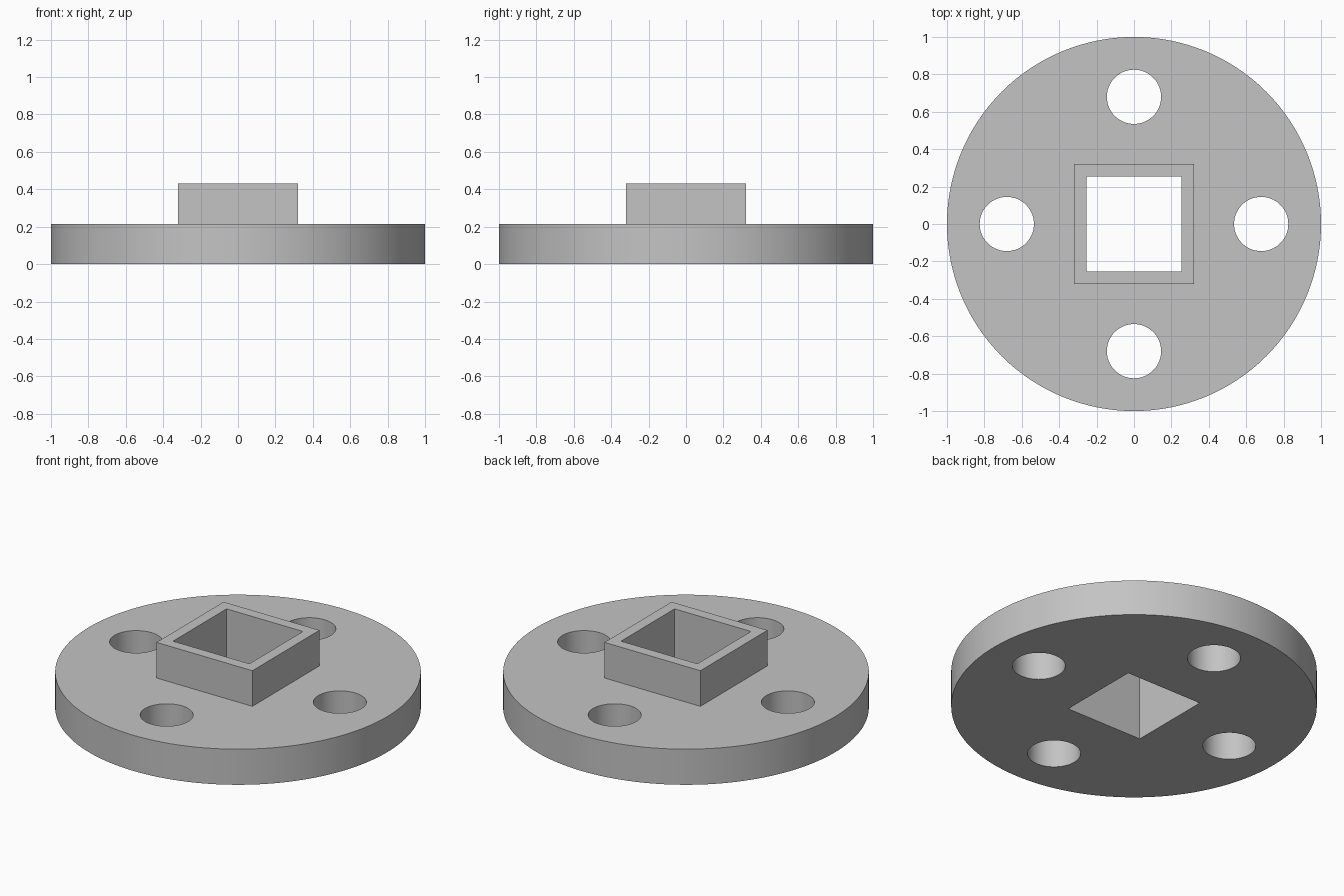
import bpy
import math

default = bpy.data.objects.get("Cube")
if default:
    bpy.data.objects.remove(default, do_unlink=True)

PLATE_TOP, COLLAR_TOP = 0.215, 0.43
COLLAR_WIDTH, BORE_WIDTH = 0.64, 0.51
BOLT_RADIUS, BOLT_CIRCLE = 0.145, 0.68

grey = bpy.data.materials.new("plain grey")
grey.use_nodes = True
grey.diffuse_color = (0.55, 0.55, 0.55, 1)
grey.node_tree.nodes["Principled BSDF"].inputs["Base Color"].default_value = grey.diffuse_color


def finish(name):
    obj = bpy.context.object
    obj.name = obj.data.name = name
    obj.data.materials.append(grey)
    return obj


def cylinder(name, radius, bottom, top, x=0, y=0, sides=96):
    bpy.ops.mesh.primitive_cylinder_add(vertices=sides, radius=radius, depth=top - bottom,
                                        location=(x, y, (bottom + top) / 2))
    return finish(name)


def block(name, width, bottom, top):
    bpy.ops.mesh.primitive_cube_add(size=1, location=(0, 0, (bottom + top) / 2))
    obj = finish(name)
    obj.scale = (width, width, top - bottom)
    bpy.ops.object.transform_apply(location=False, rotation=False, scale=True)
    return obj


def combine(target, tool, operation):
    mod = target.modifiers.new(tool.name, "BOOLEAN")
    mod.operation, mod.solver, mod.object = operation, "EXACT", tool
    bpy.context.view_layer.objects.active = target
    bpy.ops.object.modifier_apply(modifier=mod.name)
    bpy.data.objects.remove(tool, do_unlink=True)


# Round plate with the square collar merged into it
flange = cylinder("socket_flange", 1, 0, PLATE_TOP, sides=128)
combine(flange, block("collar", COLLAR_WIDTH, PLATE_TOP / 2, COLLAR_TOP), "UNION")

# Square bore right through
combine(flange, block("bore", BORE_WIDTH, -0.1, COLLAR_TOP + 0.1), "DIFFERENCE")

# Four bolt holes
for i in range(4):
    angle = i * math.pi / 2
    hole = cylinder("bolt_hole", BOLT_RADIUS, -0.1, PLATE_TOP + 0.1,
                    BOLT_CIRCLE * math.cos(angle), BOLT_CIRCLE * math.sin(angle), 64)
    combine(flange, hole, "DIFFERENCE")

# Smooth round walls, crisp edges
bpy.ops.object.select_all(action="DESELECT")
flange.select_set(True)
bpy.context.view_layer.objects.active = flange
bpy.ops.object.shade_smooth_by_angle(angle=math.radians(30))
